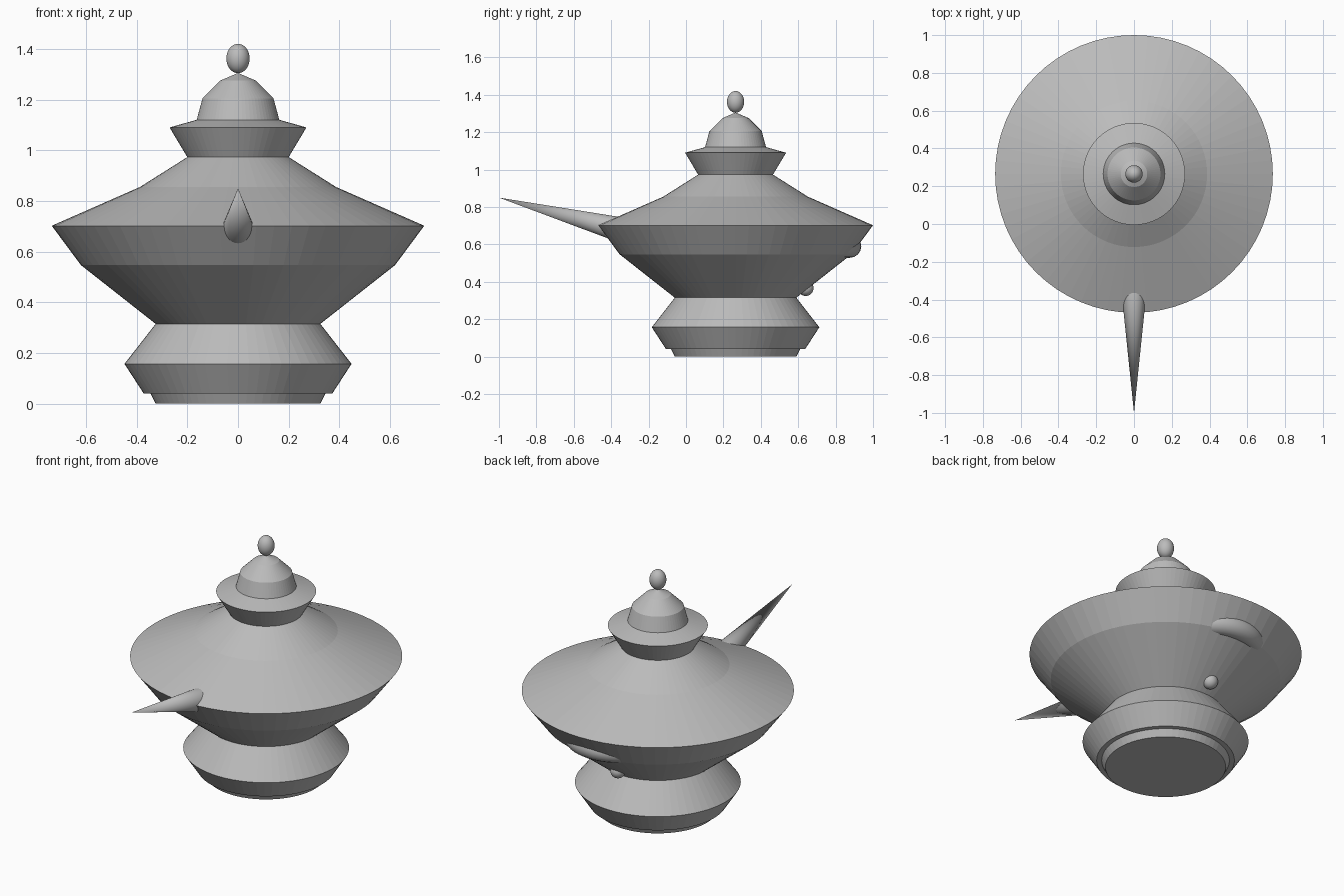
import bpy, bmesh, math
from mathutils import Vector

if "Cube" in bpy.data.objects:
    bpy.data.objects.remove(bpy.data.objects["Cube"])

AXIS_Y = 0.265  # pot axis, so that the spout tip and rim span y = -1..1

grey = bpy.data.materials.new("plain grey")
grey.diffuse_color = (0.5, 0.5, 0.5, 1)
grey.use_nodes = True
grey.node_tree.nodes["Principled BSDF"].inputs["Base Color"].default_value = grey.diffuse_color


def finish(obj, name):
    obj.name = name
    obj.data.materials.append(grey)
    return obj


def lathe(name, profile, steps=64):
    """Spin a (radius, height) profile about the pot axis."""
    bm = bmesh.new()
    verts = [bm.verts.new((r, 0, z)) for r, z in profile]
    edges = [bm.edges.new(p) for p in zip(verts, verts[1:])]
    bmesh.ops.spin(bm, geom=verts + edges, cent=(0, 0, 0), axis=(0, 0, 1),
                   angle=math.tau, steps=steps)
    bmesh.ops.remove_doubles(bm, verts=bm.verts, dist=1e-4)
    bmesh.ops.recalc_face_normals(bm, faces=bm.faces)
    mesh = bpy.data.meshes.new(name)
    bm.to_mesh(mesh)
    bm.free()
    obj = bpy.data.objects.new(name, mesh)
    bpy.context.collection.objects.link(obj)
    obj.location.y = AXIS_Y
    return finish(obj, name)


def ball(name, loc, scale):
    bpy.ops.mesh.primitive_uv_sphere_add(segments=32, ring_count=16, radius=1, location=loc)
    obj = bpy.context.object
    obj.scale = scale
    bpy.ops.object.shade_smooth()
    return finish(obj, name)


# Foot, belly, shoulder and neck
lathe("pot_foot", [(0, 0), (0.325, 0), (0.345, 0.04), (0.372, 0.04),
                   (0.448, 0.157), (0.325, 0.315), (0, 0.315)])
lathe("pot_body", [(0, 0.315), (0.325, 0.315), (0.62, 0.547), (0.735, 0.702),
                   (0.387, 0.855), (0.2, 0.973), (0.27, 1.09), (0, 1.09)])

# Lid and its knob
lathe("lid", [(0, 1.09), (0.27, 1.09), (0.163, 1.12), (0.14, 1.205),
              (0.07, 1.275), (0, 1.305)])
ball("lid_knob", (0, AXIS_Y, 1.362), (0.046, 0.046, 0.058))

# Spout: a cone that starts inside the body and ends in a point
tip, base = Vector((0, -1, 0.85)), Vector((0, -0.322, 0.671))
axis = tip - base
bpy.ops.mesh.primitive_cone_add(vertices=32, radius1=0.07, radius2=0,
                                depth=axis.length, location=(tip + base) / 2)
spout = bpy.context.object
spout.rotation_euler = axis.to_track_quat('Z', 'Y').to_euler()
bpy.ops.object.shade_smooth_by_angle(angle=math.radians(30))
finish(spout, "spout")

# Handle ring, mostly sunk in the back of the belly
bpy.ops.mesh.primitive_torus_add(location=(0, 0.635, 0.59), major_radius=0.24,
                                 minor_radius=0.062, major_segments=48, minor_segments=16)
bpy.ops.object.shade_smooth()
finish(bpy.context.object, "handle_ring")

# Small stud below the handle
ball("handle_stud", (0, 0.64, 0.366), (0.042, 0.042, 0.042))
